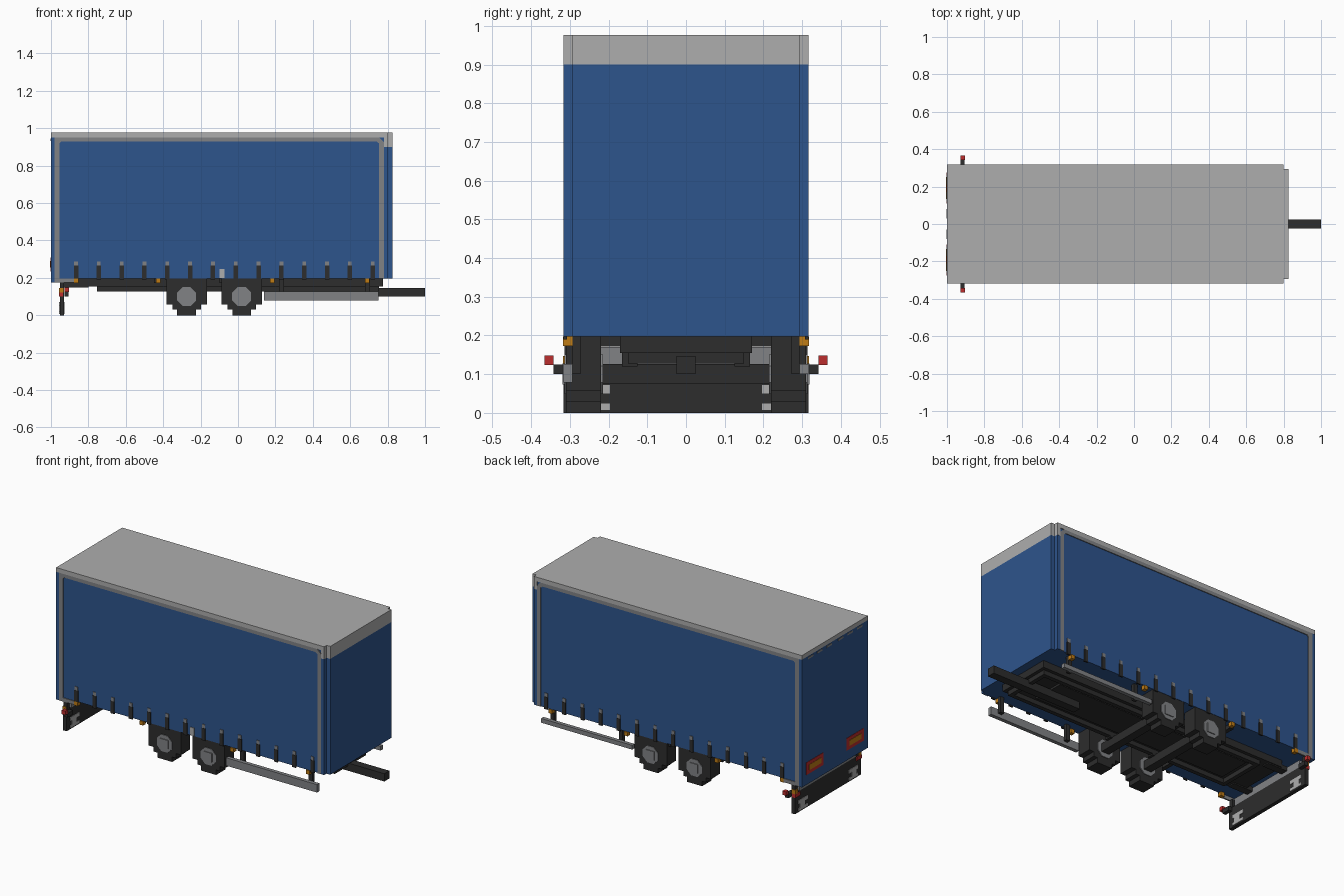
import bpy, bmesh, math
from mathutils import Matrix

cube = bpy.data.objects.get("Cube")
if cube:
    bpy.data.objects.remove(cube, do_unlink=True)


def material(name, rgb):
    m = bpy.data.materials.new(name)
    m.use_nodes = True
    m.diffuse_color = (*rgb, 1)
    bsdf = m.node_tree.nodes["Principled BSDF"]
    bsdf.inputs["Base Color"].default_value = (*rgb, 1)
    bsdf.inputs["Roughness"].default_value = 0.7
    return m


BLUE = material("curtain blue", (0.027, 0.089, 0.265))
LIGHT = material("light grey", (0.42, 0.42, 0.42))
GREY = material("metal grey", (0.22, 0.225, 0.235))
DARK = material("dark rubber", (0.026, 0.026, 0.026))
ORANGE = material("marker orange", (0.52, 0.2, 0.008))
RED = material("lamp red", (0.5, 0.026, 0.026))


def finish(bm, name, mat):
    bmesh.ops.recalc_face_normals(bm, faces=bm.faces)
    mesh = bpy.data.meshes.new(name)
    bm.to_mesh(mesh)
    bm.free()
    mesh.materials.append(mat)
    ob = bpy.data.objects.new(name, mesh)
    bpy.context.collection.objects.link(ob)
    return ob


def add_box(bm, x, y, z):
    size = [b - a for a, b in (x, y, z)]
    mid = [(a + b) / 2 for a, b in (x, y, z)]
    bmesh.ops.create_cube(bm, size=1, matrix=Matrix.Translation(mid) @ Matrix.Diagonal((*size, 1)))


def boxes(name, mat, *items, mirror=False):
    """One object from (x range, y range, z range) boxes, optionally copied across y = 0."""
    bm = bmesh.new()
    for x, y, z in items:
        add_box(bm, x, y, z)
        if mirror:
            add_box(bm, x, (-y[1], -y[0]), z)
    return finish(bm, name, mat)


def prism(name, mat, outline, y0, y1):
    """Extrude an x-z outline from y0 to y1."""
    bm = bmesh.new()
    face = bm.faces.new([bm.verts.new((x, y0, z)) for x, z in outline])
    ext = bmesh.ops.extrude_face_region(bm, geom=[face])
    verts = [v for v in ext["geom"] if isinstance(v, bmesh.types.BMVert)]
    bmesh.ops.translate(bm, vec=(0, y1 - y0, 0), verts=verts)
    return finish(bm, name, mat)


# Cargo body
boxes("cargo_body", BLUE, ((-0.98, 0.78), (-0.312, 0.312), (0.197, 0.95)))
boxes("rear_doors", BLUE, ((-1.0, -0.98), (-0.316, 0.316), (0.175, 0.95)))
boxes("front_corner_posts", BLUE, ((0.78, 0.80), (-0.316, 0.316), (0.197, 0.90)))
boxes("front_wall", BLUE, ((0.80, 0.825), (-0.293, 0.293), (0.197, 0.90)))
boxes("roof", LIGHT, ((-1.0, 0.80), (-0.317, 0.317), (0.95, 0.976)))
boxes("front_roof_cap", LIGHT,
      ((0.78, 0.80), (-0.317, 0.317), (0.90, 0.95)),
      ((0.80, 0.825), (-0.293, 0.293), (0.90, 0.976)))

# Grey frame round each curtain, with cut upper corners
for side, s in (("right", -1), ("left", 1)):
    prism(f"{side}_curtain_frame", GREY,
          [(-0.98, 0.175), (-0.98, 0.95), (0.755, 0.95), (0.78, 0.925), (0.78, 0.197),
           (0.755, 0.197), (0.755, 0.918), (0.742, 0.929), (-0.945, 0.929), (-0.955, 0.918),
           (-0.955, 0.197), (-0.87, 0.197), (-0.87, 0.175)], s * 0.308, s * 0.317)

# Curtain straps with buckles
strap_x = [-0.866 + 0.122 * i for i in range(14)]
boxes("curtain_straps", DARK, *[((x - 0.012, x + 0.012), (0.308, 0.317), (0.19, 0.265))
                                for x in strap_x], mirror=True)
boxes("strap_buckles", GREY, *[((x - 0.01, x + 0.01), (0.308, 0.316), (0.265, 0.287))
                               for x in strap_x], mirror=True)
boxes("side_notice_plate", LIGHT, ((-0.099, -0.073), (-0.317, -0.308), (0.2, 0.248)))

# Rear reflector plates and top hinges
boxes("rear_reflector_borders", RED, ((-1.002, -0.998), (0.11, 0.275), (0.235, 0.31)), mirror=True)
boxes("rear_reflector_centres", ORANGE, ((-1.004, -0.998), (0.135, 0.25), (0.256, 0.289)), mirror=True)
boxes("rear_door_hinges", GREY, *[((-1.002, -0.998), (y, y + 0.05), (0.932, 0.944))
                                  for y in (0.03, 0.12, 0.21)], mirror=True)

# Chassis
boxes("chassis_deck", DARK, ((-0.89, 0.775), (-0.17, 0.17), (0.155, 0.198)))
boxes("chassis_rails", DARK, ((-0.755, 0.755), (0.125, 0.15), (0.128, 0.157)), mirror=True)
boxes("chassis_centre_plate", DARK, ((-0.70, 0.60), (-0.10, 0.10), (0.143, 0.157)))
boxes("chassis_cross_members", DARK,
      ((0.73, 0.755), (-0.125, 0.125), (0.128, 0.157)),
      ((-0.755, -0.73), (-0.125, 0.125), (0.128, 0.157)))
boxes("drawbar", DARK, ((0.40, 1.0), (-0.024, 0.024), (0.10, 0.147)))
boxes("bumper_arms", DARK, ((-0.94, -0.80), (0.12, 0.165), (0.148, 0.175)), mirror=True)

# Axles, wheels and hubs
half = [(0.108, 0.198), (0.108, 0.058), (0.076, 0.058), (0.076, 0.03), (0.05, 0.03), (0.05, 0.0)]
for axle, cx in (("rear", -0.275), ("front", 0.02)):
    boxes(f"{axle}_axle", DARK, ((cx - 0.025, cx + 0.025), (-0.23, 0.23), (0.075, 0.125)))
    boxes(f"{axle}_spring_mounts", DARK,
          ((cx - 0.04, cx + 0.04), (0.125, 0.165), (0.12, 0.16)), mirror=True)
    outline = [(cx + x, z) for x, z in half] + [(cx - x, z) for x, z in reversed(half)]
    rim = [(cx + 0.055 * math.cos(math.radians(22.5 + 45 * k)),
            0.1 + 0.055 * math.sin(math.radians(22.5 + 45 * k))) for k in range(8)]
    for side, s in (("right", -1), ("left", 1)):
        prism(f"{axle}_{side}_wheel", DARK, outline, s * 0.22, s * 0.31)
        prism(f"{axle}_{side}_rim", GREY, rim, s * 0.215, s * 0.314)
        boxes(f"{axle}_{side}_hub", GREY,
              ((cx - 0.027, cx + 0.027), sorted((s * 0.30, s * 0.319)), (0.073, 0.127)))

# Side guards
boxes("right_side_guard", GREY, ((0.14, 0.752), (-0.316, -0.293), (0.078, 0.126)))
boxes("left_side_guard", GREY, ((0.14, 0.752), (0.293, 0.316), (0.10, 0.126)))
boxes("side_guard_posts", DARK, *[((x, x + 0.025), (0.272, 0.293), (0.10, 0.198))
                                  for x in (0.22, 0.68)], mirror=True)
boxes("side_guard_brackets", DARK, *[((x, x + 0.025), (0.165, 0.293), (0.172, 0.198))
                                     for x in (-0.10, -0.45)], mirror=True)

# Rear bumper
boxes("rear_bumper", DARK, ((-0.953, -0.93), (-0.316, 0.316), (0.0, 0.126)))
boxes("bumper_top_bar", GREY, ((-0.953, -0.93), (-0.27, 0.27), (0.126, 0.17)))
boxes("bumper_plates", LIGHT, *[((-0.956, -0.927), (0.196, 0.285), z)
                                for z in ((0.008, 0.024), (0.05, 0.072))],
      ((-0.956, -0.927), (0.225, 0.27), (0.024, 0.05)), mirror=True)
boxes("bumper_hangers", DARK, ((-0.953, -0.93), (0.29, 0.314), (0.126, 0.176)), mirror=True)

# Lamps and side markers
boxes("lamp_arms", DARK, ((-0.928, -0.905), (0.29, 0.342), (0.10, 0.125)), mirror=True)
boxes("outer_lamps", RED, ((-0.928, -0.904), (0.342, 0.366), (0.124, 0.148)), mirror=True)
boxes("bumper_lamps", RED, ((-0.958, -0.935), (0.27, 0.318), (0.10, 0.122)), mirror=True)
boxes("bumper_indicators", ORANGE, ((-0.957, -0.932), (0.293, 0.318), (0.122, 0.147)), mirror=True)
boxes("side_markers", ORANGE, *[((x - 0.012, x + 0.012), (0.293, 0.318), (0.173, 0.197))
                                for x in (-0.866, -0.427, 0.182, 0.69)], mirror=True)
